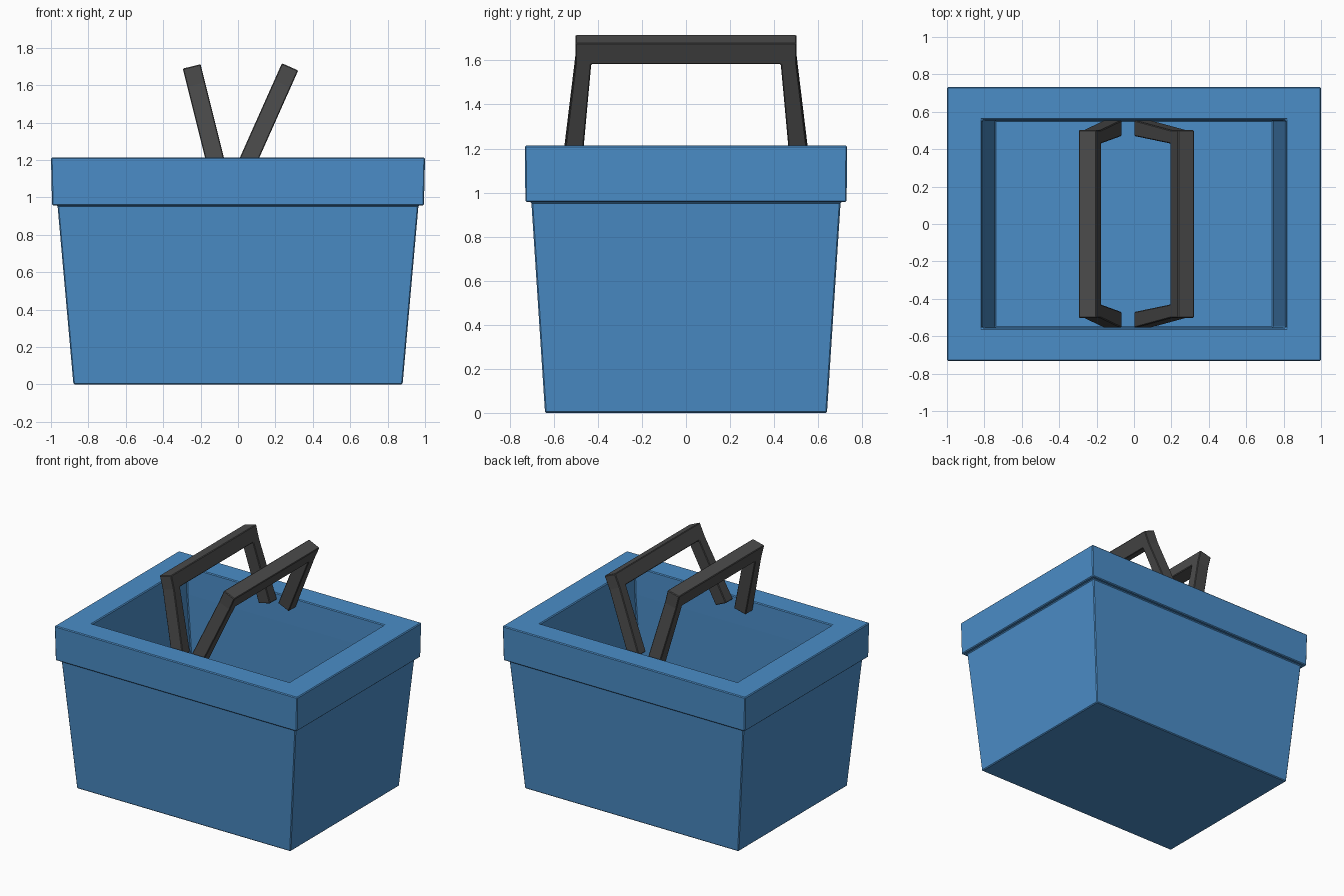
import bpy, bmesh, math
from mathutils import Vector

if "Cube" in bpy.data.objects:
    bpy.data.objects.remove(bpy.data.objects["Cube"])


def material(name, rgb):
    m = bpy.data.materials.new(name)
    m.diffuse_color = (*rgb, 1)
    m.use_nodes = True
    m.node_tree.nodes["Principled BSDF"].inputs["Base Color"].default_value = m.diffuse_color
    return m


BLUE = material("blue_plastic", (0.07, 0.267, 0.575))
DARK = material("dark_grey_plastic", (0.07, 0.07, 0.07))


def finish(name, bm, mat, bevel):
    bmesh.ops.recalc_face_normals(bm, faces=bm.faces[:])
    me = bpy.data.meshes.new(name)
    bm.to_mesh(me)
    bm.free()
    me.materials.append(mat)
    ob = bpy.data.objects.new(name, me)
    bpy.context.collection.objects.link(ob)
    mod = ob.modifiers.new("soft_edges", 'BEVEL')
    mod.width = bevel
    mod.segments = 1
    mod.limit_method = 'ANGLE'
    mod.angle_limit = math.radians(30)
    return ob


# Basket: rectangular rings (half x, half y, z) from the base, over the rim, to the inner floor
rings = [
    (0.88, 0.64, 0.0),
    (0.965, 0.702, 0.957),
    (0.994, 0.729, 0.957),
    (1.0, 0.732, 1.213),
    (0.812, 0.557, 1.213),
    (0.805, 0.553, 1.01),
    (0.745, 0.553, 0.15),
]
bm = bmesh.new()
loops = [[bm.verts.new((sx * x, sy * y, z))
          for sx, sy in ((-1, -1), (1, -1), (1, 1), (-1, 1))] for x, y, z in rings]
for a, b in zip(loops, loops[1:]):
    for i in range(4):
        j = (i + 1) % 4
        bm.faces.new((a[i], a[j], b[j], b[i]))
bm.faces.new(loops[0])
bm.faces.new(loops[-1])
finish("basket", bm, BLUE, 0.006)


# Handles: a U profile in the tilted plane, extruded across its width
def handle(name, start, tip, width):
    start, tip = Vector(start), Vector(tip)
    length = (tip - start).length
    up = (tip - start) / length
    across = Vector((up.z, 0, -up.x)) * width
    half = [(0.47, 0), (0.555, 0), (0.502, length - 0.1), (0.502, length),]
    inner = (0.43, length - 0.105)
    right = [inner] + half
    profile = right + [(-y, h) for y, h in reversed(right)]
    bm = bmesh.new()
    sides = []
    for off in (Vector((0, 0, 0)), across):
        sides.append([bm.verts.new(start + up * h + off + Vector((0, y, 0)))
                      for y, h in profile])
    n = len(profile)
    for vs in sides:
        # leg, bar and leg faces
        bm.faces.new(vs[0:4])
        bm.faces.new((vs[0], vs[3], vs[4], vs[5], vs[6], vs[9]))
        bm.faces.new(vs[6:10])
    for i in range(n):
        j = (i + 1) % n
        bm.faces.new((sides[0][i], sides[0][j], sides[1][j], sides[1][i]))
    finish(name, bm, DARK, 0.006)


handle("left_handle", (-0.065, 0, 1.17), (-0.2, 0, 1.712), -0.098)
handle("right_handle", (0.0, 0, 1.19), (0.235, 0, 1.717), 0.095)
